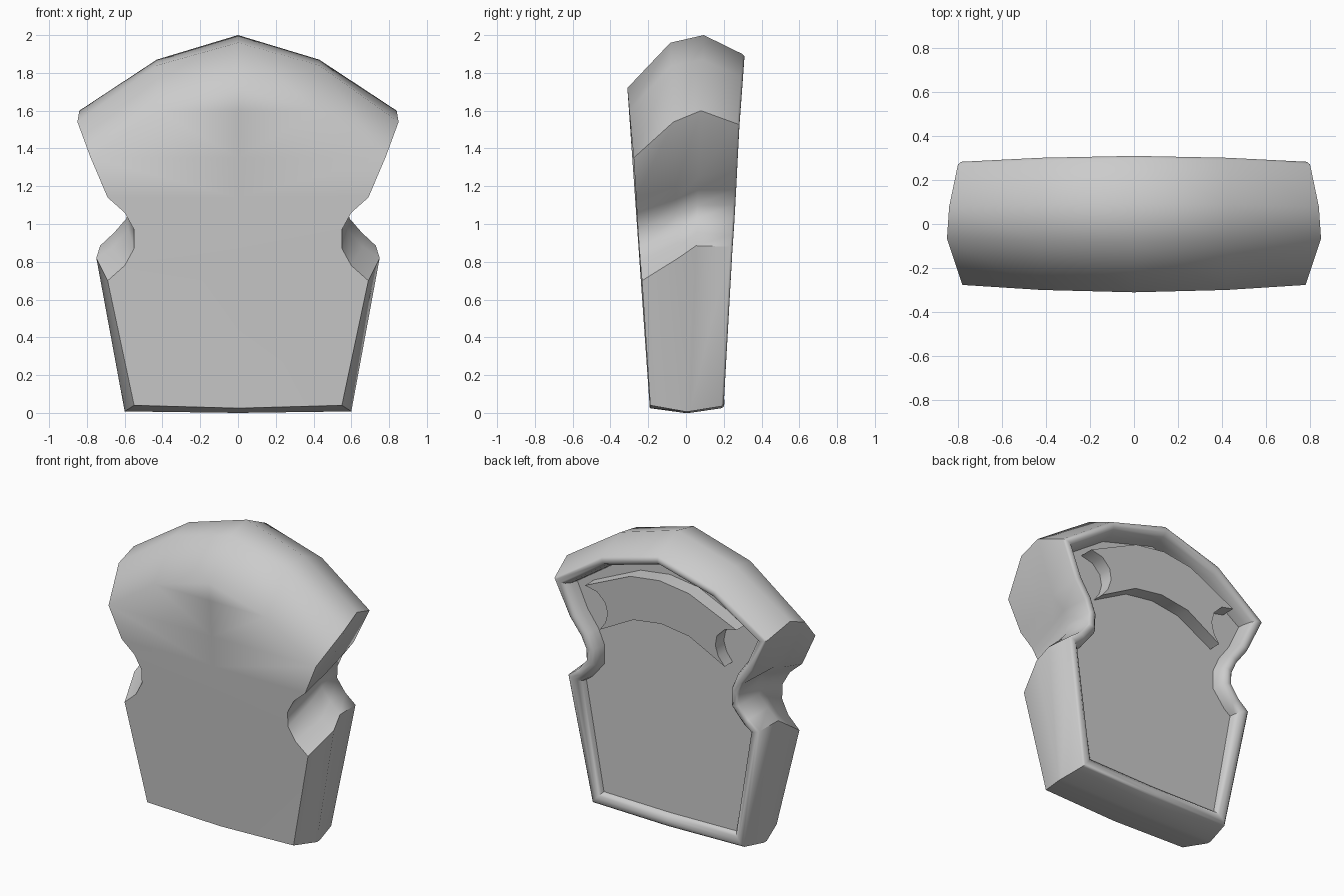
import bpy, bmesh, math
from mathutils import Vector

if "Cube" in bpy.data.objects:
    bpy.data.objects.remove(bpy.data.objects["Cube"])


def front_y(x, z):
    return -(0.19 + 0.070 * z) + 0.008 * (x / 0.8) ** 2


def back_y(x, z):
    return 0.20 + 0.058 * z - 0.006 * (x / 0.8) ** 2


def floor_y(x, z):
    return 0.165 + 0.005 * z


def mirrored(half):
    """Full closed outline from the right half (first and last lie on x = 0)."""
    return half + [(-x, z) for x, z in reversed(half[1:-1])]


def inset(loop, d):
    """Offset an anticlockwise outline inwards."""
    out, n = [], len(loop)
    for i in range(n):
        p, a, b = (Vector(loop[k % n]) for k in (i, i - 1, i + 1))
        e1, e2 = (p - a).normalized(), (b - p).normalized()
        n1, n2 = Vector((-e1.y, e1.x)), Vector((-e2.y, e2.x))
        out.append(tuple(p + (n1 + n2) * d / (1 + n1.dot(n2))))
    return out


def ring(bm, loop, yf):
    return [bm.verts.new((x, yf(x, z), z)) for x, z in loop]


def bridge(bm, a, b):
    n = len(a)
    for i in range(n):
        j = (i + 1) % n
        bm.faces.new((a[i], a[j], b[j], b[i]))


def bowed_cap(bm, r, yf):
    """Close a mirrored ring with strips meeting at a centre line."""
    n = len(r)
    h = n // 2
    mid = [r[0]] + [bm.verts.new((0, yf(0, r[i].co.z), r[i].co.z))
                    for i in range(1, h)] + [r[h]]
    for i in range(h):
        for k, m in ((i, i + 1), ((n - i) % n, n - i - 1)):
            fs = list(dict.fromkeys((mid[i], r[k], r[m], mid[i + 1])))
            bm.faces.new(fs)


def finish(bm, name, angle):
    bmesh.ops.recalc_face_normals(bm, faces=bm.faces)
    me = bpy.data.meshes.new(name)
    bm.to_mesh(me)
    bm.free()
    me.shade_smooth()
    me.set_sharp_from_angle(angle=math.radians(angle))
    ob = bpy.data.objects.new(name, me)
    bpy.context.collection.objects.link(ob)
    return ob


# Right-half outlines (x, z) at four depths, front to back
front = [(0, .025), (.55, .04), (.69, .70), (.60, .78), (.55, .87), (.55, .97),
         (.60, 1.06), (.69, 1.14), (.78, 1.35), (.42, 1.60), (0, 1.72)]
mid_front = [(0, .0), (.60, .008), (.75, .82), (.66, .88), (.58, .97), (.57, 1.05),
             (.61, 1.13), (.70, 1.20), (.85, 1.54), (.43, 1.84), (0, 1.96)]
mid_back = [(0, .0), (.60, .008), (.73, .885), (.655, .955), (.59, 1.03), (.58, 1.10),
            (.62, 1.18), (.71, 1.25), (.84, 1.60), (.43, 1.87), (0, 2.0)]
back = [(0, .025), (.57, .035), (.72, .88), (.64, .94), (.575, 1.02), (.575, 1.10),
        (.61, 1.18), (.69, 1.29), (.80, 1.53), (.43, 1.78), (0, 1.90)]

# Shell: outer skin, rounded rim and recessed back panel
bm = bmesh.new()
rings = [ring(bm, mirrored(front), front_y),
         ring(bm, mirrored(mid_front), lambda x, z: -0.01 - .037 * z),
         ring(bm, mirrored(mid_back), lambda x, z: 0.02 + .037 * z)]
rim = mirrored(back)
rings.append(ring(bm, rim, lambda x, z: back_y(x, z) - .012))
for d, f in ((.012, 0), (.04, 0), (.06, .2), (.075, .55), (.082, 1)):
    rings.append(ring(bm, inset(rim, d), lambda x, z, f=f:
                      back_y(x, z) * (1 - f) + floor_y(x, z) * f))
for a, b in zip(rings, rings[1:]):
    bridge(bm, a, b)
bowed_cap(bm, rings[0], front_y)
bowed_cap(bm, rings[-1], floor_y)
finish(bm, "shell", 52)

# Raised arched bar with scooped ends inside the recess
bar = mirrored([(0, 1.43), (.21, 1.40), (.47, 1.26), (.425, 1.32), (.405, 1.39),
                (.42, 1.46), (.48, 1.52), (.57, 1.54), (.22, 1.70), (0, 1.73)])
bm = bmesh.new()
base = ring(bm, bar, lambda x, z: floor_y(x, z) - .01)
top = ring(bm, bar, lambda x, z: back_y(x, z) - .015)
bridge(bm, base, top)
bm.faces.new(base)
bm.faces.new(top)
finish(bm, "arched_bar", 40)
